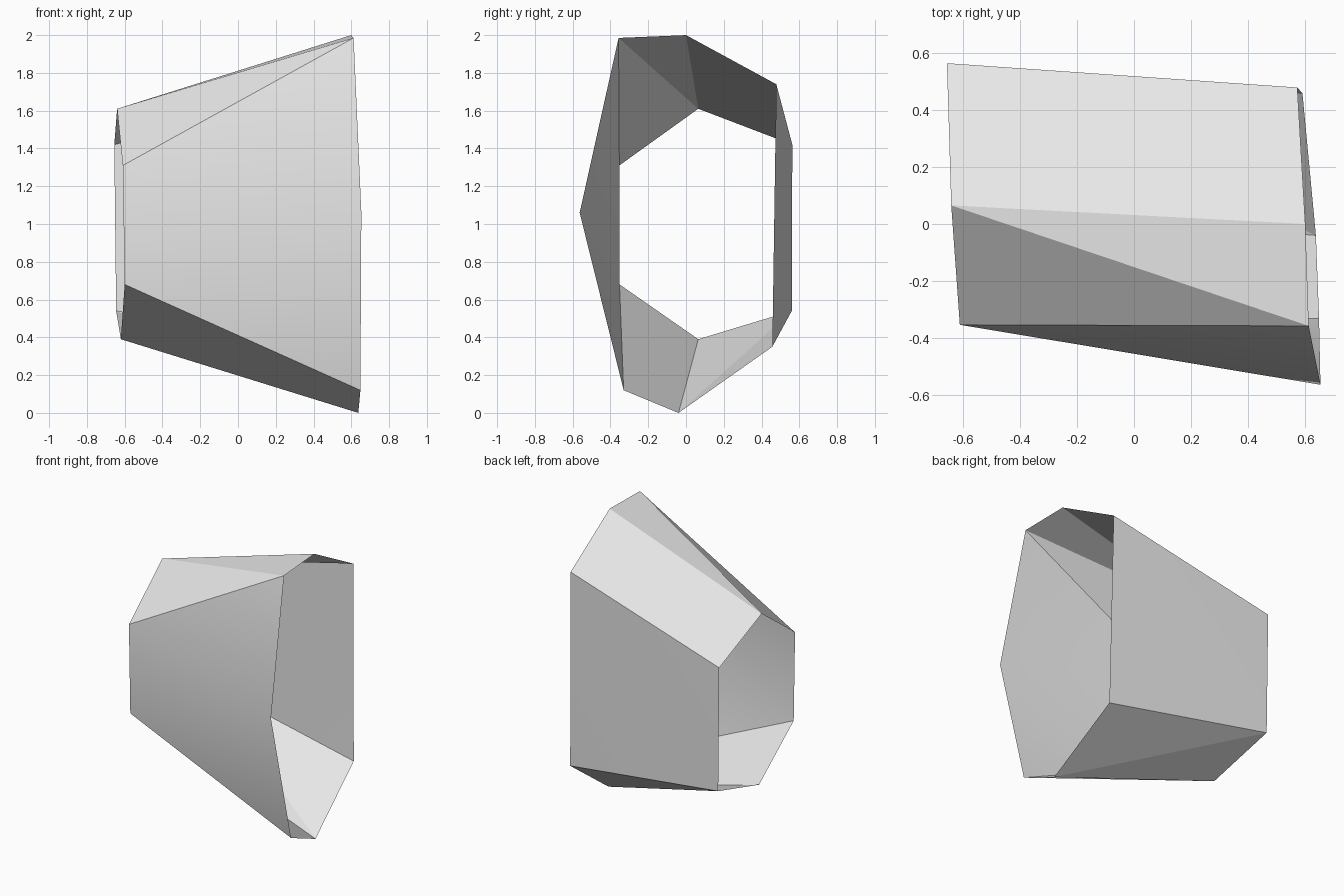
import bpy, bmesh, math

cube = bpy.data.objects.get("Cube")
if cube:
    bpy.data.objects.remove(cube, do_unlink=True)

# Light grey material
grey = bpy.data.materials.new("light_grey")
grey.use_nodes = True
colour = (0.8, 0.8, 0.8, 1)
grey.diffuse_color = colour
grey.node_tree.nodes["Principled BSDF"].inputs["Base Color"].default_value = colour

# Rim of the narrow opening, from upper front over the top and round
narrow_rim = [(-0.61, -0.353, 1.31), (-0.64, 0.065, 1.61), (-0.655, 0.563, 1.42),
              (-0.645, 0.56, 0.54), (-0.62, 0.065, 0.39), (-0.60, -0.352, 0.68)]
# Rim of the wide opening, same order, ending at the front point
wide_rim = [(0.612, -0.357, 1.985), (0.60, 0.0, 2.0), (0.572, 0.478, 1.74),
            (0.59, 0.457, 0.35), (0.637, -0.04, 0.0), (0.648, -0.33, 0.12),
            (0.653, -0.563, 1.06)]

bm = bmesh.new()
n = [bm.verts.new(p) for p in narrow_rim]
w = [bm.verts.new(p) for p in wide_rim]

panels = [
    (n[0], w[0], n[1]), (n[1], w[0], w[1]),                    # upper front
    (n[1], w[1], w[2], n[2]),                                  # roof
    (n[2], w[2], n[3]), (n[3], w[2], w[3]),                    # back
    (n[3], w[3], w[4]), (n[3], w[4], n[4]),                    # lower back
    (n[4], w[4], w[5], n[5]),                                  # lower front
    (n[5], w[5], w[6]), (n[5], w[6], n[0]), (n[0], w[6], w[0])  # front
]
for p in panels:
    bm.faces.new(p)
bmesh.ops.recalc_face_normals(bm, faces=bm.faces)
# Panels face outwards: the roof must point up
bm.faces.ensure_lookup_table()
bm.normal_update()
if bm.faces[2].normal.z < 0:
    bmesh.ops.reverse_faces(bm, faces=bm.faces)

mesh = bpy.data.meshes.new("faceted_tube")
bm.to_mesh(mesh)
bm.free()
mesh.materials.append(grey)
tube = bpy.data.objects.new("faceted_tube", mesh)
bpy.context.collection.objects.link(tube)

# Soft front and back panels, crisp creases elsewhere
bpy.ops.object.select_all(action="DESELECT")
tube.select_set(True)
bpy.context.view_layer.objects.active = tube
bpy.ops.object.shade_smooth_by_angle(angle=math.radians(17))
